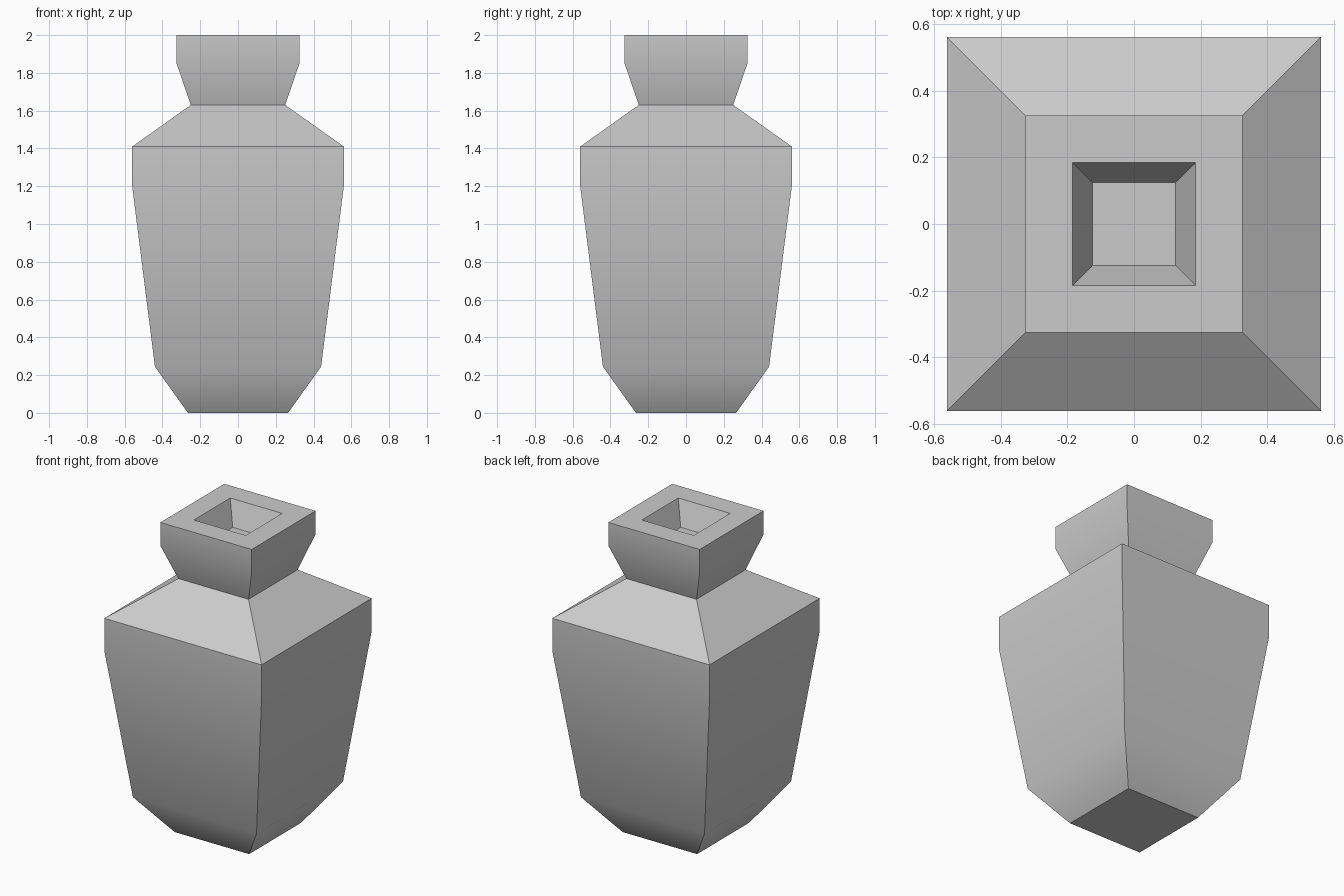
import bpy
import bmesh
from math import radians

cube = bpy.data.objects.get("Cube")
if cube:
    bpy.data.objects.remove(cube, do_unlink=True)

# Single grey clay colour
grey = bpy.data.materials.new("grey clay")
grey.use_nodes = True
colour = (0.6, 0.6, 0.6, 1)
grey.diffuse_color = colour
grey.node_tree.nodes["Principled BSDF"].inputs["Base Color"].default_value = colour

# Square profile from foot to mouth: (half width, height)
profile = [
    (0.265, 0.0),    # foot
    (0.44, 0.245),   # body bottom
    (0.56, 1.20),    # body top
    (0.56, 1.41),    # shoulder edge
    (0.25, 1.63),    # neck
    (0.325, 1.85),   # collar bottom
    (0.325, 2.0),    # rim outside
    (0.185, 2.0),    # rim inside
    (0.125, 1.85),   # mouth floor
]
corners = [(-1, -1), (1, -1), (1, 1), (-1, 1)]

bm = bmesh.new()
rings = [[bm.verts.new((sx * w, sy * w, z)) for sx, sy in corners]
         for w, z in profile]
for low, high in zip(rings, rings[1:]):
    for i in range(4):
        j = (i + 1) % 4
        bm.faces.new((low[i], low[j], high[j], high[i]))

# Underside and mouth floor
bm.faces.new(rings[0][::-1])
bm.faces.new(rings[-1])
bmesh.ops.recalc_face_normals(bm, faces=bm.faces[:])

mesh = bpy.data.meshes.new("vase")
bm.to_mesh(mesh)
bm.free()
mesh.materials.append(grey)
vase = bpy.data.objects.new("vase", mesh)
bpy.context.collection.objects.link(vase)

# Soft bends on the body and collar, sharp elsewhere
bpy.ops.object.select_all(action="DESELECT")
vase.select_set(True)
bpy.context.view_layer.objects.active = vase
bpy.ops.object.shade_smooth_by_angle(angle=radians(30))
